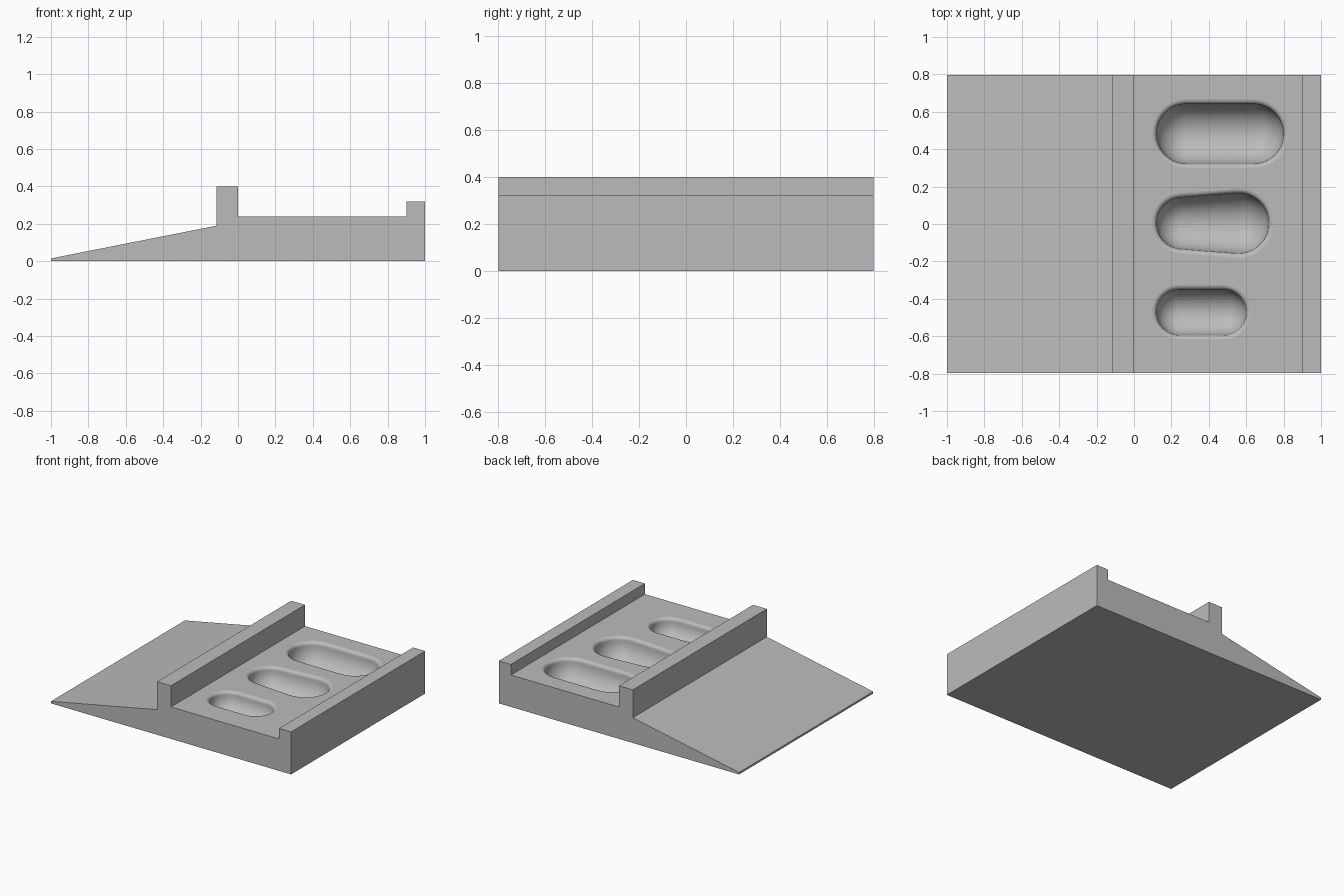
import bpy, bmesh
from math import sin, cos, acos, pi

if "Cube" in bpy.data.objects:
    bpy.data.objects.remove(bpy.data.objects["Cube"], do_unlink=True)

grey = bpy.data.materials.new("plain grey")
grey.use_nodes = True
color = (0.5, 0.5, 0.5, 1)
grey.diffuse_color = color
grey.node_tree.nodes["Principled BSDF"].inputs["Base Color"].default_value = color

HALF_DEPTH = 0.797
DECK = 0.24      # height of the flat deck
LIP = 0.025      # rounding radius around each pocket


def add_object(name, bm):
    bmesh.ops.recalc_face_normals(bm, faces=bm.faces)
    mesh = bpy.data.meshes.new(name)
    bm.to_mesh(mesh)
    bm.free()
    mesh.materials.append(grey)
    obj = bpy.data.objects.new(name, mesh)
    bpy.context.collection.objects.link(obj)
    return obj


# Ramp, tall rib, deck and end rail as one extruded side profile
profile = [(-1, 0), (1, 0), (1, 0.32), (0.9, 0.32), (0.9, DECK), (0, DECK),
           (0, 0.4), (-0.115, 0.4), (-0.115, 0.19), (-1, 0.015)]
bm = bmesh.new()
side = bm.faces.new([bm.verts.new((x, -HALF_DEPTH, z)) for x, z in profile])
ext = bmesh.ops.extrude_face_region(bm, geom=[side])
bmesh.ops.translate(bm, vec=(0, 2 * HALF_DEPTH, 0),
                    verts=[v for v in ext["geom"] if isinstance(v, bmesh.types.BMVert)])
body = add_object("ramp_block", bm)


def pocket_cutter(name, y, x1, r1, x2, r2, steps=16):
    """Round-bottomed pocket around two ball centres, with a flared lip."""
    tangent = acos((r1 - r2) / (x2 - x1))
    outline = []
    for i in range(steps + 1):
        outline.append((x2, r2, -tangent + 2 * tangent * i / steps))
    for i in range(steps + 1):
        outline.append((x1, r1, tangent + 2 * (pi - tangent) * i / steps))
    # Each level: share of radius, extra radius, share of depth, extra height
    levels = [(1, LIP, 0, LIP + 0.05)]
    for i in range(6, 0, -1):
        u = pi / 2 * i / 6
        levels.append((1, LIP * (1 - cos(u)), 0, LIP * sin(u)))
    for i in range(13):
        t = pi / 2 * i / 12
        levels.append((cos(t), 0, sin(t), 0))
    bm = bmesh.new()
    rings = []
    for share, extra, depth, lift in levels:
        rings.append([bm.verts.new((x + (r * share + extra) * cos(a),
                                    y + (r * share + extra) * sin(a),
                                    DECK - LIP + lift - r * depth))
                      for x, r, a in outline])
    n = len(outline)
    for upper, lower in zip(rings, rings[1:]):
        for i in range(n):
            j = (i + 1) % n
            bm.faces.new((upper[i], upper[j], lower[j], lower[i])).smooth = True
    bm.faces.new(rings[0])
    bmesh.ops.remove_doubles(bm, verts=bm.verts, dist=0.0001)
    return add_object(name, bm)


# Three pockets in the deck: small, tapered, large
cutters = [
    pocket_cutter("small_pocket_cutter", -0.472, 0.242, 0.122, 0.478, 0.122),
    pocket_cutter("tapered_pocket_cutter", 0.004, 0.258, 0.138, 0.56, 0.161),
    pocket_cutter("large_pocket_cutter", 0.482, 0.28, 0.16, 0.64, 0.16),
]
bpy.context.view_layer.objects.active = body
for cutter in cutters:
    mod = body.modifiers.new("cut", "BOOLEAN")
    mod.operation = "DIFFERENCE"
    mod.solver = "EXACT"
    mod.object = cutter
    bpy.ops.object.modifier_apply(modifier=mod.name)
    bpy.data.objects.remove(cutter, do_unlink=True)
